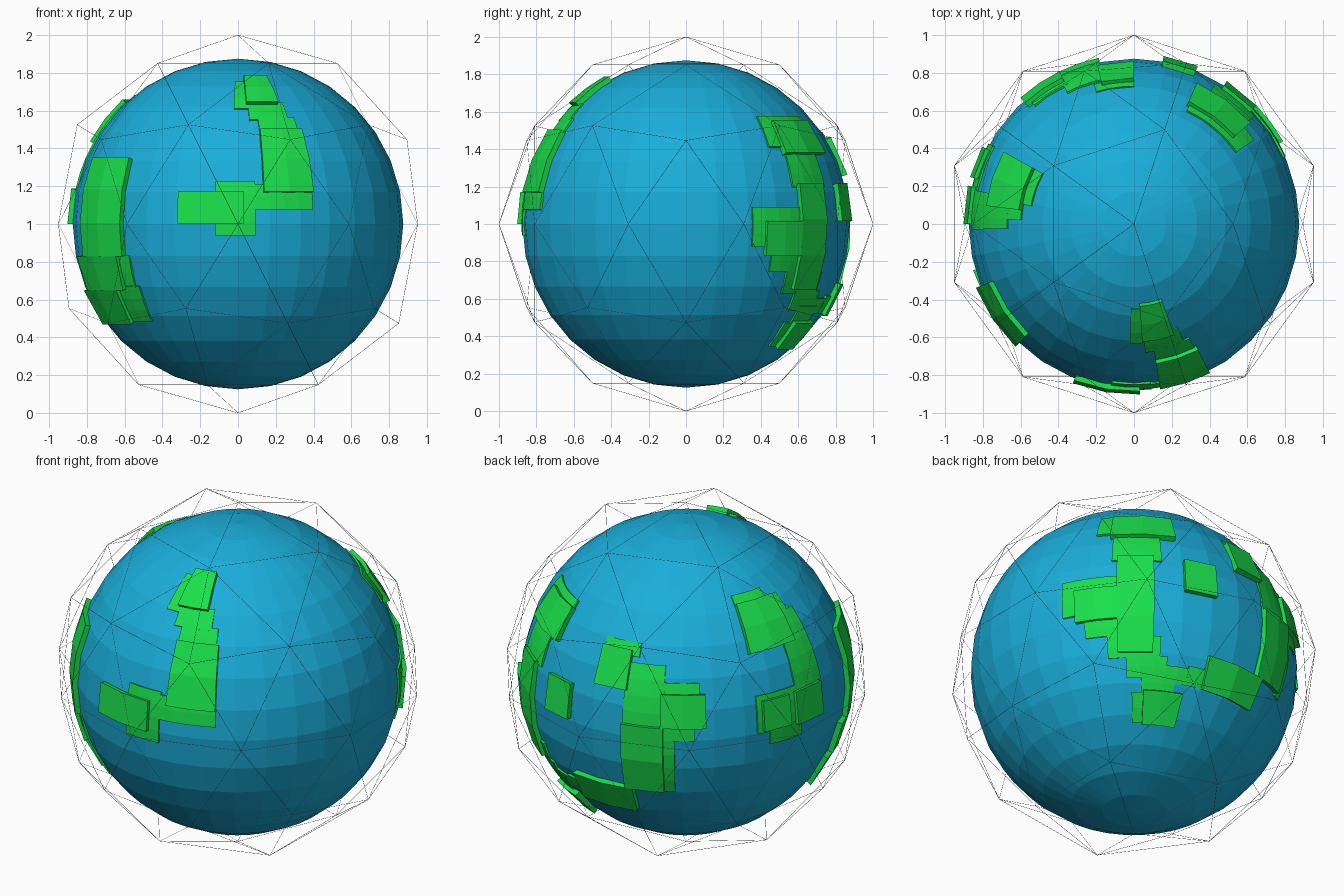
import bpy, bmesh, math
from mathutils import Vector

if "Cube" in bpy.data.objects:
    bpy.data.objects.remove(bpy.data.objects["Cube"])

CENTRE = Vector((0, 0, 1))
R = 0.875


def material(name, rgb):
    m = bpy.data.materials.new(name)
    m.diffuse_color = (*rgb, 1)
    m.use_nodes = True
    m.node_tree.nodes["Principled BSDF"].inputs["Base Color"].default_value = m.diffuse_color
    return m


BLUE = material("ocean_blue", (0.01, 0.42, 0.70))
GREEN = material("land_green", (0.01, 0.74, 0.07))
GREY = material("wire_grey", (0.25, 0.32, 0.42))


# longitude 0 is the front (-y) and grows towards +x
def point(lon, lat, r):
    a, b = math.radians(lon), math.radians(lat)
    return CENTRE + r * Vector((math.cos(b) * math.sin(a),
                                -math.cos(b) * math.cos(a), math.sin(b)))


# curved block over a longitude / latitude window
def block(bm, lon0, lon1, lat0, lat1, top, step):
    nx = max(1, math.ceil((lon1 - lon0) / step))
    ny = max(1, math.ceil((lat1 - lat0) / step))

    def sheet(r):
        return [[bm.verts.new(point(lon0 + (lon1 - lon0) * i / nx,
                                    lat0 + (lat1 - lat0) * j / ny, r))
                 for i in range(nx + 1)] for j in range(ny + 1)]
    up, low = sheet(top), sheet(0.845)
    for j in range(ny):
        for i in range(nx):
            for s in (up, low):
                bm.faces.new((s[j][i], s[j][i + 1], s[j + 1][i + 1], s[j + 1][i]))

    def rim(s):
        return (s[0] + [row[-1] for row in s[1:]] + s[-1][-2::-1]
                + [row[0] for row in s[-2:0:-1]])
    a, b = rim(up), rim(low)
    for k in range(len(a)):
        n = (k + 1) % len(a)
        bm.faces.new((a[k], b[k], b[n], a[n]))


def land(name, raised, flush):
    bm = bmesh.new()
    for w in raised:
        block(bm, *w, 0.903, 14)
    for w in flush:
        block(bm, *w, 0.880, 6)
    bmesh.ops.recalc_face_normals(bm, faces=bm.faces)
    me = bpy.data.meshes.new(name)
    bm.to_mesh(me)
    bm.free()
    me.materials.append(GREEN)
    bpy.context.collection.objects.link(bpy.data.objects.new(name, me))


# ocean ball
bpy.ops.mesh.primitive_uv_sphere_add(segments=32, ring_count=16, radius=R, location=CENTRE)
ocean = bpy.context.object
ocean.name = "ocean"
ocean.data.materials.append(BLUE)

# thin triangulated cage around the ball
bpy.ops.mesh.primitive_ico_sphere_add(subdivisions=2, radius=1, location=CENTRE)
cage = bpy.context.object
cage.name = "wire_cage"
cage.data.materials.append(GREY)
wire = cage.modifiers.new("wire", "WIREFRAME")
wire.thickness = 0.002

# land masses: raised plates and flush shores as (lon0, lon1, lat0, lat1)
land("front_land",
     [(-21, 2, 0, 11), (9, 27, 11, 34), (4, 20, 46, 61)],
     [(-8, 6, -4, 15), (6, 27, 5, 14), (9, 26, 32, 40), (5, 23, 39, 47),
      (-2, 5, 44, 59)])
land("front_left_land",
     [(-68, -44, -11, 23), (-74, -47, -23, -11), (-79, -51, -36, -23)],
     [(-51, -40, -36, -22), (-47, -42, -23, -11)])
land("left_land",
     [(-119, -97, 29, 47), (-103, -90, 0, 12), (-117, -106, 1, 12)],
     [(-102, -88, 12, 40), (-119, -102, 0, 14), (-114, -100, -5, 1),
      (-97, -92, 29, 47), (-119, -100, 46, 51)])
land("back_land",
     [(-180, -167, 17, 31), (-154, -138, 5, 17), (-168, -153, -21, 5)],
     [(-168, -153, 4, 27), (-155, -140, 15, 21), (-180, -164, 29, 34),
      (-153, -142, 0, 6), (-153, -149, -22, 0)])
land("back_islands",
     [(158, 170, 1, 14), (169, 195, -33, -21)], [(162, 170, -33, -26)])
land("back_right_land",
     [(131, 156, 25, 38), (134, 147, -23, 14), (119, 134, -11, 1),
      (144, 161, -48, -36)],
     [(125, 133, 28, 41), (133, 155, 37, 41), (132, 150, 13, 26),
      (114, 135, -8, 6), (122, 135, -17, -10), (130, 150, -25, -17),
      (137, 153, -32, -24), (143, 157, -37, -30), (152, 163, -33, -27),
      (139, 145, -48, -37)])
